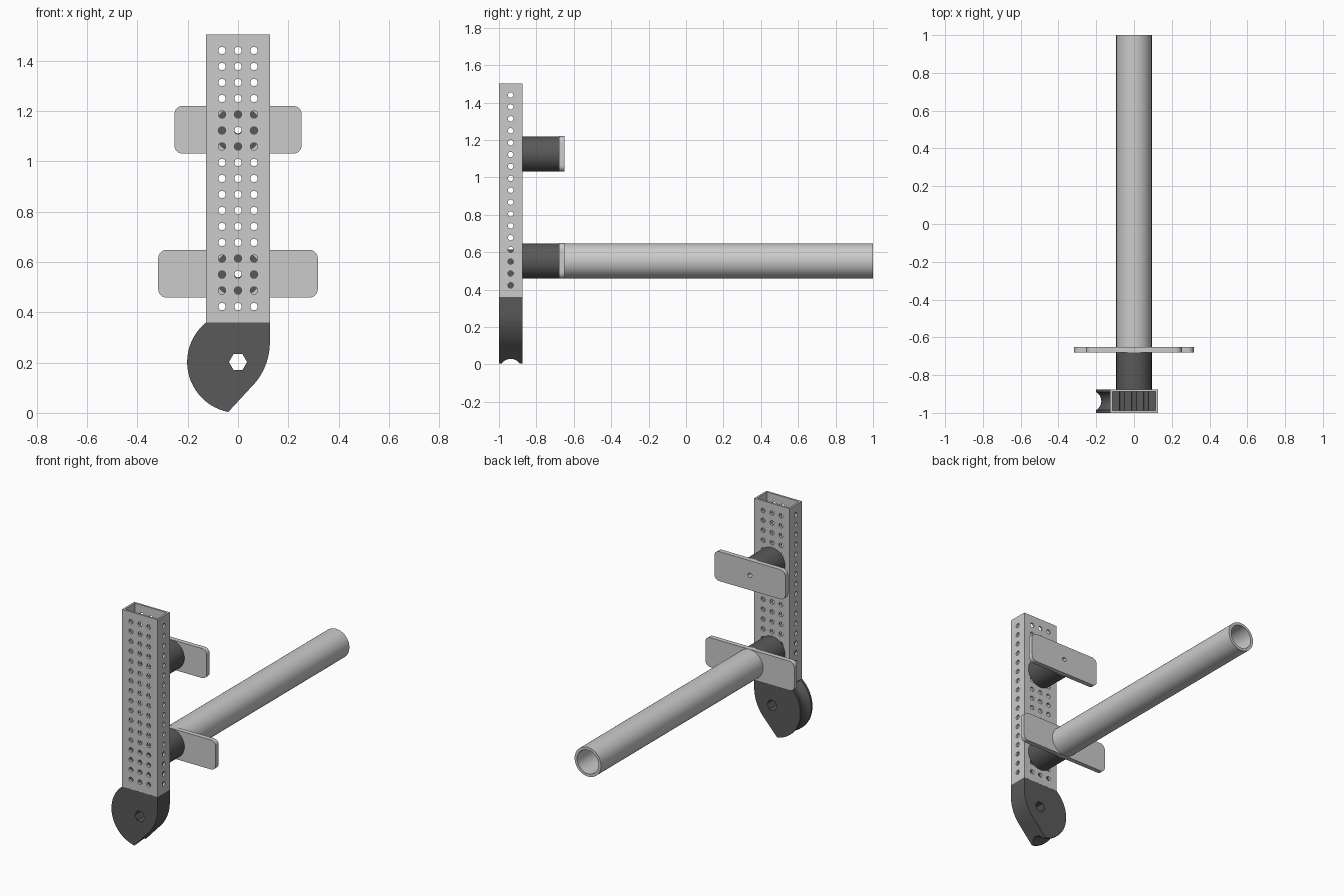
import bpy, bmesh
from math import sin, cos, radians, pi

if "Cube" in bpy.data.objects:
    bpy.data.objects.remove(bpy.data.objects["Cube"])

dark = bpy.data.materials.new("dark_plastic")
dark.diffuse_color = (0.1, 0.1, 0.1, 1)
dark.use_nodes = True
dark.node_tree.nodes["Principled BSDF"].inputs["Base Color"].default_value = dark.diffuse_color


def finish_mesh(name, bm, mat=None):
    bmesh.ops.recalc_face_normals(bm, faces=bm.faces)
    me = bpy.data.meshes.new(name)
    bm.to_mesh(me)
    bm.free()
    ob = bpy.data.objects.new(name, me)
    bpy.context.collection.objects.link(ob)
    if mat:
        me.materials.append(mat)
    return ob


def prism(name, loops, axis, a, b, mat=None):
    """Extrude one or more 2D loops from a to b along an axis."""
    place = {"x": lambda u, v, d: (d, u, v),
             "y": lambda u, v, d: (u, d, v),
             "z": lambda u, v, d: (u, v, d)}[axis]
    bm = bmesh.new()
    for pts in loops:
        lo = [bm.verts.new(place(u, v, a)) for u, v in pts]
        hi = [bm.verts.new(place(u, v, b)) for u, v in pts]
        bm.faces.new(lo)
        bm.faces.new(hi[::-1])
        n = len(pts)
        for i in range(n):
            j = (i + 1) % n
            bm.faces.new((lo[i], hi[i], hi[j], lo[j]))
    return finish_mesh(name, bm, mat)


def arc(cx, cy, r, a0, a1, n):
    return [(cx + r * cos(radians(a0 + (a1 - a0) * i / n)),
             cy + r * sin(radians(a0 + (a1 - a0) * i / n))) for i in range(n + 1)]


def circle(cx, cy, r, n=64):
    return arc(cx, cy, r, 0, 360, n)[:-1]


def rect(x0, x1, y0, y1):
    return [(x0, y0), (x1, y0), (x1, y1), (x0, y1)]


def rounded(cx, cy, w, h, r):
    pts = []
    for sx, sy, a in ((1, 1, 0), (-1, 1, 90), (-1, -1, 180), (1, -1, 270)):
        pts += arc(cx + sx * (w - r), cy + sy * (h - r), r, a, a + 90, 8)
    return pts


def boolean(ob, other, op="DIFFERENCE"):
    mod = ob.modifiers.new("bool", "BOOLEAN")
    mod.operation, mod.object, mod.solver = op, other, "EXACT"
    bpy.context.view_layer.objects.active = ob
    bpy.ops.object.modifier_apply(modifier=mod.name)


W, Y0, Y1, WALL, HOLE = 0.1265, -1.0, -0.875, 0.0125, 0.0145
YC = (Y0 + Y1) / 2
rows = [1.44 - 0.0636 * i for i in range(17)]

# Cutters for the hole grid
front_holes = prism("front_holes", [circle(x, z, HOLE, 24) for z in rows
                    for x in (-0.0636, 0, 0.0636)], "y", -1.1, -0.8)
side_holes = prism("side_holes", [circle(YC, z, HOLE, 24) for z in rows], "x", -0.3, 0.3)
cutters = [front_holes, side_holes]

# Perforated rectangular tube
tube = prism("perforated_tube", [rect(-W, W, Y0, Y1)], "z", 0.36, 1.503)
bore = prism("tube_bore", [rect(-W + WALL, W - WALL, Y0 + WALL, Y1 - WALL)], "z", 0.2, 1.7)
cutters.append(bore)
for c in (bore, front_holes, side_holes):
    boolean(tube, c)

# Foot: round left edge, curved right edge, pointed bottom
profile = arc(0, 0.202, 0.202, 128.7, 259, 40) + arc(-0.1235, 0.28, 0.25, -45, 0, 16) + [(W, 0.36)]
foot = prism("foot", [profile], "y", Y0, Y1, dark)

# Insert plugging the foot into the tube
plug = prism("plug", [rect(-W + WALL, W - WALL, Y0 + WALL, Y1 - WALL)], "z", 0.33, 0.613, dark)
boolean(foot, plug, "UNION")
hex_bore = prism("hex_bore", [circle(0, 0.202, 0.036, 6)], "y", -1.1, -0.8)

# Rope groove along the round edge of the foot
bm = bmesh.new()
rings = []
for i in range(49):
    t = radians(129 + 146 * i / 48)
    ring = []
    for k in range(32):
        p = 2 * pi * k / 32
        r = 0.228 + 0.055 * cos(p)
        ring.append(bm.verts.new((r * cos(t), YC + 0.055 * sin(p), 0.202 + r * sin(t))))
    rings.append(ring)
for r0, r1 in zip(rings, rings[1:]):
    for k in range(32):
        j = (k + 1) % 32
        bm.faces.new((r0[k], r0[j], r1[j], r1[k]))
bm.faces.new(rings[0])
bm.faces.new(rings[-1])
groove = finish_mesh("groove", bm)
cutters += [plug, hex_bore, groove]
for c in (front_holes, hex_bore, groove):
    boolean(foot, c)

# Two round spacers with rounded plates behind the tube
parts = [tube, foot]
for label, z, half in (("upper", 1.125, 0.253), ("lower", 0.553, 0.317)):
    spacer = prism(label + "_spacer", [circle(0, z, 0.094)], "y", Y1, -0.68, dark)
    plate = prism(label + "_plate", [rounded(0, z, half, 0.095, 0.034)], "y", -0.68, -0.65)
    drill = prism(label + "_drill", [circle(0, z, HOLE, 24)], "y", -1.1, -0.5)
    boolean(spacer, drill)
    boolean(plate, drill)
    cutters.append(drill)
    parts += [spacer, plate]

# Long hollow pipe
pipe = prism("long_pipe", [circle(0, 0.553, 0.094)], "y", -0.65, 1.0)
pipe_bore = prism("pipe_bore", [circle(0, 0.553, 0.076)], "y", -0.7, 1.1)
boolean(pipe, pipe_bore)
cutters.append(pipe_bore)
parts.append(pipe)

for c in cutters:
    bpy.data.objects.remove(c)

bpy.ops.object.select_all(action="DESELECT")
for p in parts:
    p.select_set(True)
bpy.context.view_layer.objects.active = tube
bpy.ops.object.shade_smooth_by_angle(angle=radians(30))
